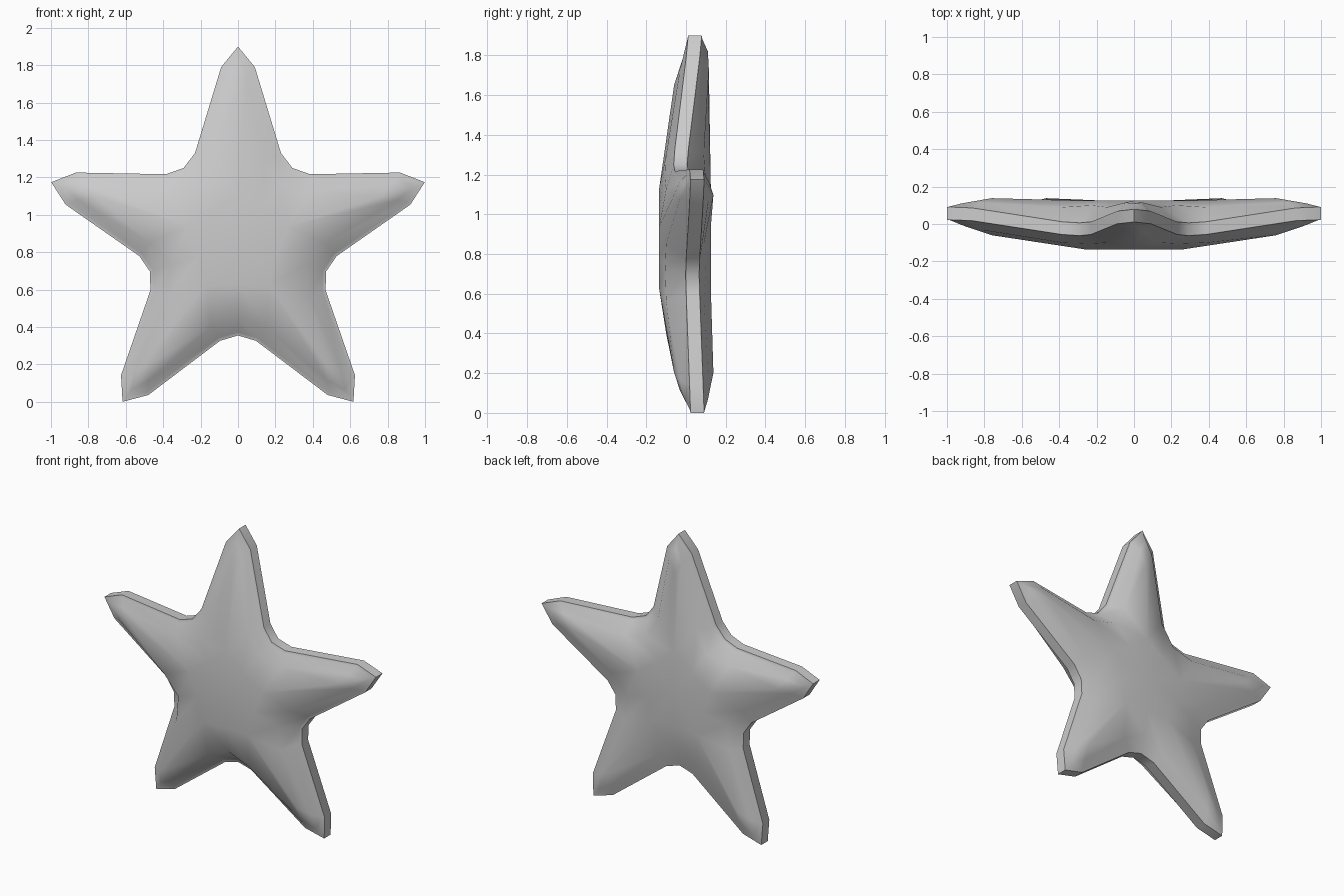
import bpy, bmesh
from math import radians, sin, cos

if "Cube" in bpy.data.objects:
    bpy.data.objects.remove(bpy.data.objects["Cube"])

CZ = 0.85  # height of the star's centre


def place(angle, along, side, y):
    t = radians(angle)
    return (along * cos(t) - side * sin(t), y,
            CZ + along * sin(t) + side * cos(t))


def ring(tip, shoulder, inner, valley, y_of):
    """30-point star ring; each argument is (distance along arm, half width)."""
    pts = []
    for k in range(5):
        a, v = 90 + 72 * k, 126 + 72 * k
        n = a + 72
        for kind, ang, (d, s), sign in (
                ("tip", a, tip, 0), ("shoulder", a, shoulder, 1),
                ("inner", a, inner, 1), ("valley", v, valley, 0),
                ("inner", n, inner, -1), ("shoulder", n, shoulder, -1)):
            pts.append(place(ang, d, s * sign, y_of(kind, ang % 360, v % 360)))
    return pts


def rim_mid(kind, ang, v):
    # the rim dips forward in the two upper valleys and back at the tips
    upper = v in (126, 54)
    if kind == "tip":
        return 0.045 if ang == 90 else 0.057
    if kind == "shoulder":
        return 0.035 if ang == 90 else 0.052
    if kind == "inner":
        return -0.022 if upper else 0.035
    return -0.028 if upper else 0.032


def rim(offset):
    return lambda *a: rim_mid(*a) + offset


def table(**heights):
    return lambda kind, ang, v: heights[kind]


def back_crest(kind, ang, v):
    if kind in ("tip", "shoulder"):
        return 0.112 if ang == 90 else 0.138
    return 0.125


outline = ((1.05, 0), (0.94, 0.09), (0.48, 0.23), (0.495, 0))
skin = ((1.03, 0), (0.93, 0.077), (0.47, 0.215), (0.478, 0))
bulge = ((0.97, 0), (0.88, 0.045), (0.45, 0.145), (0.385, 0))
crest = ((0.80, 0), (0.80, 0), (0.28, 0), (0.22, 0))

# rings from the front crest, over the rim, to the back crest
rings = [
    ring(*crest, table(tip=-0.06, shoulder=-0.06, inner=-0.135, valley=-0.135)),
    ring(*bulge, table(tip=-0.005, shoulder=-0.03, inner=-0.10, valley=-0.105)),
    ring(*skin, rim(-0.038)),
    ring(*outline, rim(-0.034)),
    ring(*outline, rim(0.034)),
    ring(*skin, rim(0.038)),
    ring(*bulge, table(tip=0.11, shoulder=0.115, inner=0.09, valley=0.10)),
    ring(*crest, back_crest),
]

# star body
bm = bmesh.new()
loops = [[bm.verts.new(p) for p in r] for r in rings]
for a, b in zip(loops, loops[1:]):
    for i in range(30):
        j = (i + 1) % 30
        bm.faces.new((a[i], a[j], b[j], b[i]))

# flat middle of the front and back
for loop, y in ((loops[0], -0.135), (loops[-1], 0.125)):
    centre = bm.verts.new((0, y, CZ))
    core = [v for i, v in enumerate(loop) if i % 6 in (2, 3, 4)]
    for i, v in enumerate(core):
        if i % 3 != 2:
            bm.faces.new((v, core[i + 1], centre))
    for k in range(5):
        bm.faces.new((core[3 * k + 2], core[(3 * k + 3) % 15], centre))

bmesh.ops.remove_doubles(bm, verts=bm.verts, dist=0.0005)
bmesh.ops.dissolve_degenerate(bm, edges=bm.edges, dist=0.0005)
bmesh.ops.recalc_face_normals(bm, faces=bm.faces)
mesh = bpy.data.meshes.new("star")
bm.to_mesh(mesh)
bm.free()
star = bpy.data.objects.new("star", mesh)
bpy.context.collection.objects.link(star)
bpy.context.view_layer.objects.active = star
star.select_set(True)
bpy.ops.object.shade_smooth_by_angle(angle=radians(45))
